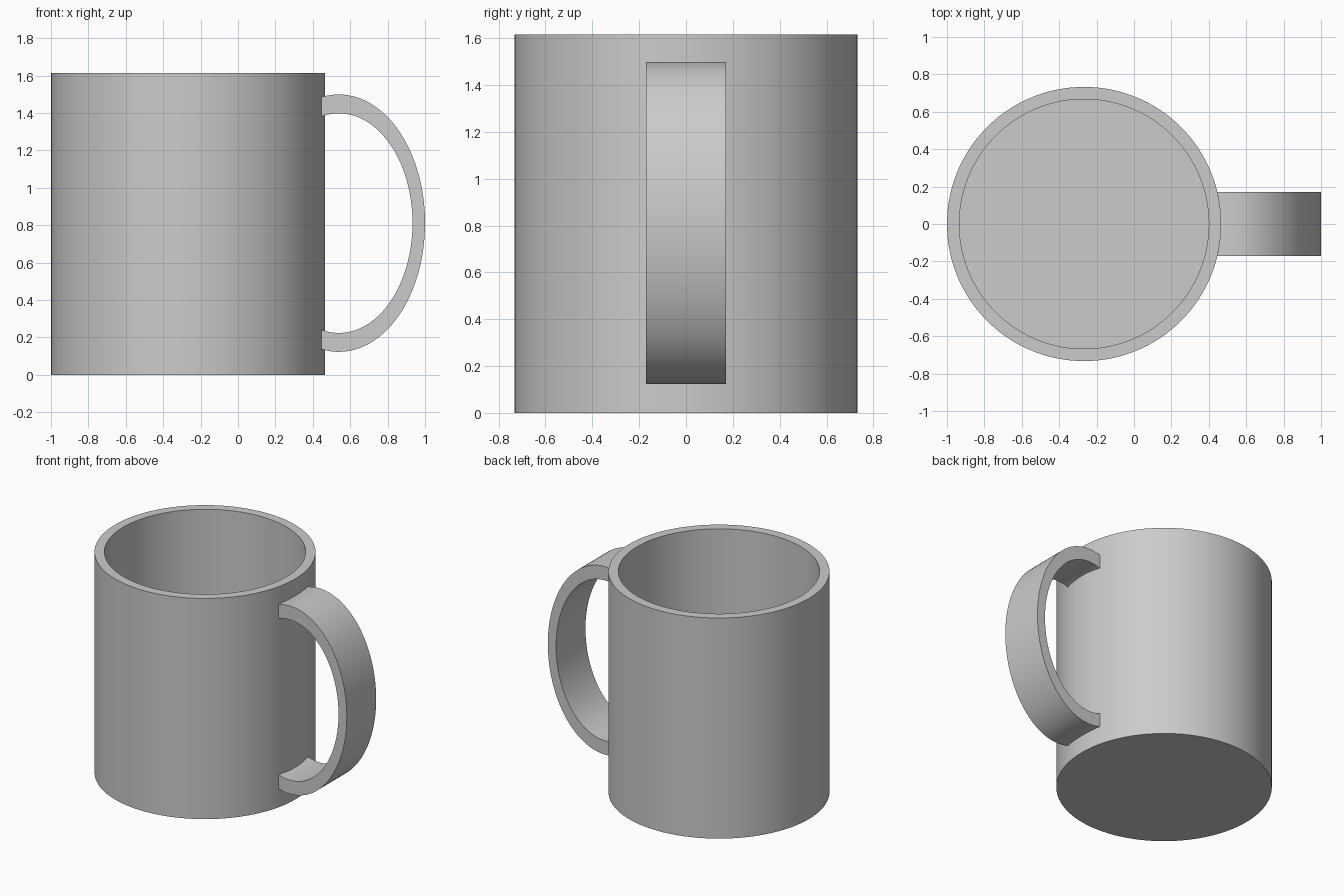
import bpy, bmesh, math

cube = bpy.data.objects.get("Cube")
if cube:
    bpy.data.objects.remove(cube)

grey = bpy.data.materials.new("plain grey")
grey.use_nodes = True
grey.diffuse_color = (0.6, 0.6, 0.6, 1)
grey.node_tree.nodes["Principled BSDF"].inputs["Base Color"].default_value = (0.6, 0.6, 0.6, 1)

CUP_X, RADIUS, WALL, HEIGHT = -0.267, 0.733, 0.066, 1.615


def finish(bm, name):
    """Turn a bmesh into a smooth-shaded object with crisp edges."""
    bmesh.ops.recalc_face_normals(bm, faces=bm.faces)
    mesh = bpy.data.meshes.new(name)
    bm.to_mesh(mesh)
    bm.free()
    mesh.materials.append(grey)
    obj = bpy.data.objects.new(name, mesh)
    bpy.context.collection.objects.link(obj)
    bpy.ops.object.select_all(action='DESELECT')
    obj.select_set(True)
    bpy.context.view_layer.objects.active = obj
    bpy.ops.object.shade_smooth_by_angle(angle=math.radians(30))
    return obj


# Cup body: rings from the outer base, over the rim, down to the inner floor
def build_cup(sides=128):
    bm = bmesh.new()
    inner = RADIUS - WALL
    profile = [(RADIUS, 0), (RADIUS, HEIGHT), (inner, HEIGHT), (inner, WALL)]
    rings = []
    for r, z in profile:
        angles = [math.tau * i / sides for i in range(sides)]
        rings.append([bm.verts.new((CUP_X + r * math.cos(a), r * math.sin(a), z)) for a in angles])
    for low, high in zip(rings, rings[1:]):
        for i in range(sides):
            j = (i + 1) % sides
            bm.faces.new((low[i], low[j], high[j], high[i]))
    bm.faces.new(rings[0])
    bm.faces.new(rings[-1])
    return finish(bm, "cup_body")


# Handle: elliptical band whose cut ends sit inside the cup wall
def build_handle(steps=72):
    bm = bmesh.new()
    cx, cz, end_x, half_width = 0.539, 0.811, 0.43, 0.17

    def arc(rx, rz):
        limit = math.acos((end_x - cx) / rx)
        angles = [limit * (2 * i / steps - 1) for i in range(steps + 1)]
        return [(cx + rx * math.cos(a), cz + rz * math.sin(a)) for a in angles]

    sections = []
    for (ox, oz), (ix, iz) in zip(arc(0.461, 0.688), arc(0.394, 0.587)):
        corners = [(ox, -half_width, oz), (ox, half_width, oz),
                   (ix, half_width, iz), (ix, -half_width, iz)]
        sections.append([bm.verts.new(c) for c in corners])
    for a, b in zip(sections, sections[1:]):
        for i in range(4):
            j = (i + 1) % 4
            bm.faces.new((a[i], a[j], b[j], b[i]))
    bm.faces.new(sections[0])
    bm.faces.new(sections[-1])
    return finish(bm, "handle")


build_cup()
build_handle()
